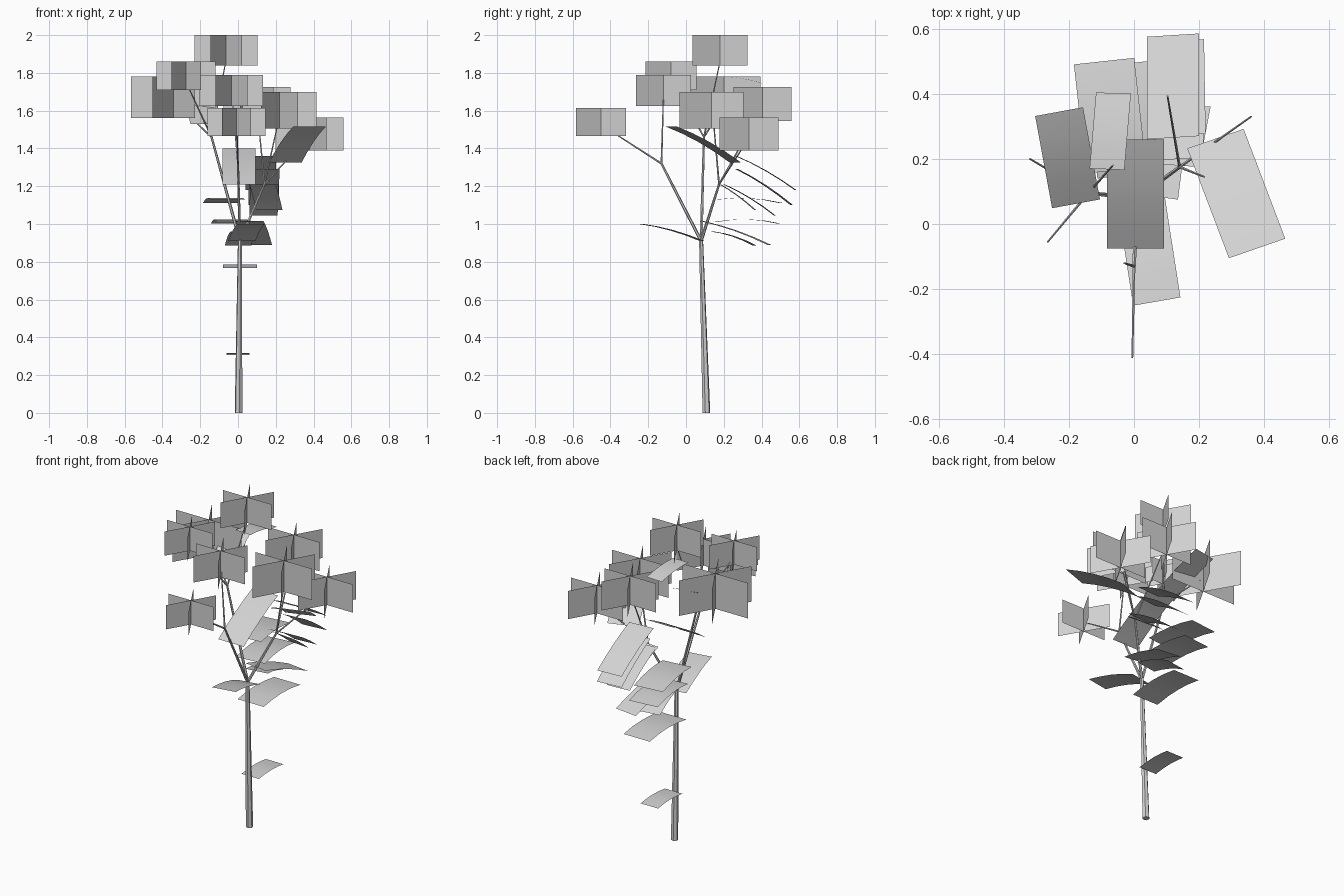
import bpy, bmesh, math
from mathutils import Vector

cube = bpy.data.objects.get("Cube")
if cube:
    bpy.data.objects.remove(cube, do_unlink=True)

# One plain grey for the whole plant
grey = bpy.data.materials.new("plain_grey")
grey.use_nodes = True
col = (0.65, 0.65, 0.65, 1)
grey.diffuse_color = col
grey.node_tree.nodes["Principled BSDF"].inputs["Base Color"].default_value = col


def finish(name, bm, smooth=False):
    me = bpy.data.meshes.new(name)
    bm.to_mesh(me)
    bm.free()
    me.materials.append(grey)
    for p in me.polygons:
        p.use_smooth = smooth
    ob = bpy.data.objects.new(name, me)
    bpy.context.collection.objects.link(ob)
    return ob


def limb(name, a, b, r0, r1, sides=6):
    """Tapered stick from a to b."""
    a, b = Vector(a), Vector(b)
    d = b - a
    bm = bmesh.new()
    bmesh.ops.create_cone(bm, cap_ends=True, segments=sides, radius1=r0, radius2=r1, depth=d.length)
    ob = finish(name, bm)
    ob.location = (a + b) / 2
    ob.rotation_mode = 'QUATERNION'
    ob.rotation_quaternion = d.to_track_quat('Z', 'Y')
    return ob


def flower(name, x, y, z0, z1, r):
    """Three upright cards crossing at 60 degrees."""
    bm = bmesh.new()
    for k in range(3):
        c, s = r * math.cos(k * math.pi / 3), r * math.sin(k * math.pi / 3)
        bm.faces.new([bm.verts.new(p) for p in (
            (x - c, y - s, z0), (x + c, y + s, z0), (x + c, y + s, z1), (x - c, y - s, z1))])
    return finish(name, bm)


def leaf(name, base, tip, width, arch=0.015, steps=4):
    """Gently arched rectangular sheet from base to tip; width is a horizontal vector."""
    base, tip = Vector(base), Vector(tip)
    half = Vector((width[0], width[1], 0)) / 2
    bm = bmesh.new()
    rows = []
    for i in range(steps + 1):
        t = i / steps
        p = base.lerp(tip, t) + Vector((0, 0, arch * 4 * t * (1 - t)))
        rows.append((bm.verts.new(p - half), bm.verts.new(p + half)))
    for (a, b), (c, d) in zip(rows, rows[1:]):
        bm.faces.new((a, b, d, c))
    bmesh.ops.recalc_face_normals(bm, faces=bm.faces)
    bm.faces.ensure_lookup_table()
    if bm.faces[0].normal.z < 0:
        bmesh.ops.reverse_faces(bm, faces=bm.faces)
    return finish(name, bm, True)


# Main stem and three forks
fork = (0.01, 0.08, 0.91)
limb("main_stem", (0.003, 0.108, 0), fork, 0.021, 0.011)
front_node = (0.0, -0.13, 1.32)
right_node = (-0.14, 0.095, 1.46)
left_node = (0.14, 0.175, 1.21)
for nm, node in (("front", front_node), ("right", right_node), ("left", left_node)):
    limb(nm + "_branch", fork, node, 0.009, 0.006)

# Flower heads: name, node, stalk end, centre x, y, bottom, top, radius
flowers = [
    ("top", right_node, (-0.065, 0.18, 1.86), -0.063, 0.18, 1.84, 2.00, 0.167),
    ("upper_right", right_node, (-0.265, -0.055, 1.73), -0.275, -0.08, 1.71, 1.86, 0.156),
    ("far_right", right_node, (-0.32, 0.20, 1.63), -0.341, 0.20, 1.56, 1.78, 0.225),
    ("upper_front", front_node, (-0.03, -0.12, 1.66), -0.035, -0.12, 1.625, 1.79, 0.168),
    ("lower_front", front_node, (-0.005, -0.41, 1.50), -0.008, -0.45, 1.465, 1.615, 0.154),
    ("upper_left", left_node, (0.215, 0.145, 1.55), 0.22, 0.135, 1.505, 1.70, 0.195),
    ("far_left", left_node, (0.36, 0.33, 1.45), 0.378, 0.333, 1.39, 1.565, 0.18),
    ("back", left_node, (0.103, 0.393, 1.60), 0.10, 0.405, 1.545, 1.725, 0.177),
]
for nm, node, end, x, y, z0, z1, r in flowers:
    limb(nm + "_flower_stalk", node, end, 0.005, 0.003)
    flower(nm + "_flower", x, y, z0, z1, r)

# Leaves: name, base middle, tip middle, width vector, arch
leaves = [
    ("low_stem_leaf", (0, 0.12, 0.306), (0, 0.36, 0.306), (0.12, 0.0), 0.01),
    ("mid_stem_leaf", (0.01, 0.11, 0.768), (0.01, 0.47, 0.768), (0.18, 0.0), 0.018),
    ("fork_front_leaf", (0.02, 0.085, 0.91), (0.07, -0.238, 1.0), (0.145, 0.025), 0.012),
    ("fork_back_left_leaf", (0.06, 0.085, 1.015), (0.105, 0.44, 0.89), (0.15, -0.02), 0.012),
    ("fork_back_leaf", (0.03, 0.14, 0.96), (0.0, 0.365, 0.885), (0.14, 0.02), 0.012),
    ("back_right_leaf_low", (-0.02, 0.15, 1.01), (-0.05, 0.49, 1.003), (0.185, 0.02), 0.018),
    ("back_right_leaf_high", (-0.055, 0.165, 1.13), (-0.092, 0.50, 1.112), (0.185, 0.02), 0.015),
    ("back_left_leaf_top", (0.12, 0.265, 1.36), (0.12, 0.58, 1.18), (0.16, 0.01), 0.012),
    ("back_left_leaf_middle", (0.14, 0.27, 1.29), (0.135, 0.56, 1.10), (0.16, 0.015), 0.012),
    ("back_left_leaf_low", (0.14, 0.20, 1.21), (0.135, 0.47, 1.045), (0.15, 0.01), 0.012),
    ("back_left_leaf_short", (0.13, 0.18, 1.21), (0.165, 0.365, 1.075), (0.14, -0.01), 0.008),
    ("left_leaf", (0.25, 0.262, 1.325), (0.378, -0.075, 1.515), (0.173, 0.06), 0.015),
    ("front_leaf", (0.005, 0.26, 1.40), (0.005, -0.075, 1.21), (0.175, 0.0), 0.012),
    ("right_leaf", (-0.23, 0.345, 1.70), (-0.178, 0.062, 1.53), (0.147, 0.027), 0.012),
    ("top_leaf", (-0.083, 0.168, 1.78), (-0.063, 0.402, 1.745), (0.107, -0.004), 0.01),
]
for nm, base, tip, width, arch in leaves:
    leaf(nm, base, tip, width, arch)
